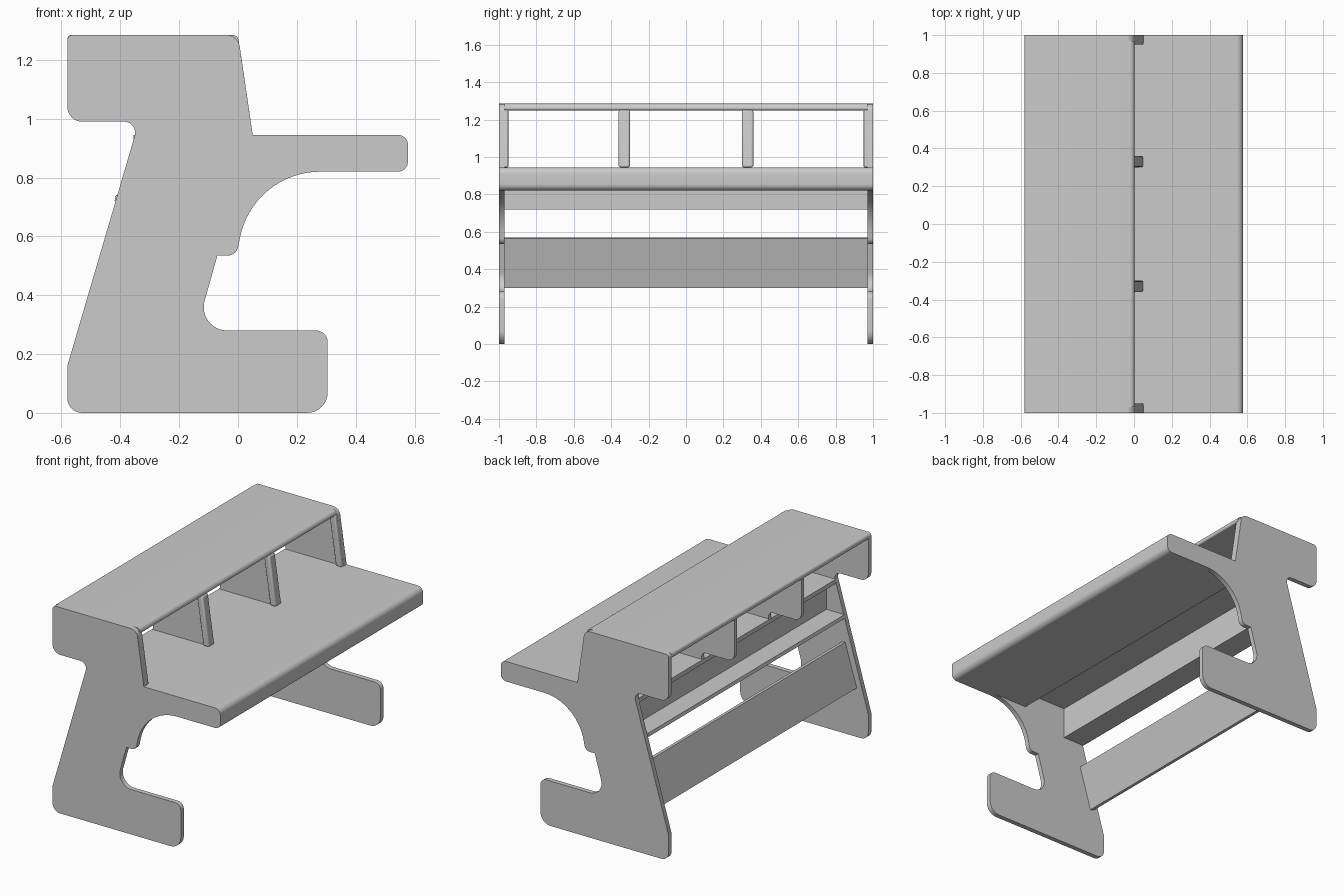
import bpy, bmesh
from mathutils import Vector

cube = bpy.data.objects.get("Cube")
if cube:
    bpy.data.objects.remove(cube, do_unlink=True)

grey = bpy.data.materials.new("plain_grey")
grey.use_nodes = True
grey.diffuse_color = (0.6, 0.6, 0.6, 1)
grey.node_tree.nodes["Principled BSDF"].inputs["Base Color"].default_value = (0.6, 0.6, 0.6, 1)


def rounded(corners, steps=8):
    """Outline from (x, z, tangent length) corners, each turned into a circular arc."""
    pts = []
    for i, (x, z, d) in enumerate(corners):
        c = Vector((x, z))
        if d == 0:
            pts.append(c)
            continue
        before = (Vector(corners[i - 1][:2]) - c).normalized()
        after = (Vector(corners[(i + 1) % len(corners)][:2]) - c).normalized()
        a, b = c + before * d, c + after * d
        w = ((1 - before.dot(after)) / 2) ** 0.5
        n = steps * 2 if d > 0.1 else steps
        for k in range(n + 1):
            t = k / n
            p, q, r = (1 - t) ** 2, 2 * w * t * (1 - t), t * t
            pts.append((a * p + c * q + b * r) / (p + q + r))
    return pts


def slab(name, corners, y0, y1, bevel=0):
    """Extrude an x-z outline along y."""
    bm = bmesh.new()
    face = bm.faces.new([bm.verts.new((p.x, y0, p.y)) for p in rounded(corners)])
    new = bmesh.ops.extrude_face_region(bm, geom=[face])["geom"]
    moved = [v for v in new if isinstance(v, bmesh.types.BMVert)]
    bmesh.ops.translate(bm, verts=moved, vec=(0, y1 - y0, 0))
    bmesh.ops.recalc_face_normals(bm, faces=bm.faces)
    mesh = bpy.data.meshes.new(name)
    bm.to_mesh(mesh)
    bm.free()
    mesh.materials.append(grey)
    obj = bpy.data.objects.new(name, mesh)
    bpy.context.collection.objects.link(obj)
    if bevel:
        mod = obj.modifiers.new("soft_edges", "BEVEL")
        mod.width, mod.segments = bevel, 3
    bpy.ops.object.select_all(action="DESELECT")
    obj.select_set(True)
    bpy.context.view_layer.objects.active = obj
    bpy.ops.object.shade_smooth_by_angle()
    return obj


OUT, IN = 1.0, 0.97

# Side panels
side = [(-0.58, 0, 0.05), (0.305, 0, 0.07), (0.305, 0.28, 0.04), (-0.142, 0.28, 0.105),
        (-0.07, 0.535, 0), (-0.005, 0.535, 0.03), (0.05, 0.82, 0.23),
        (0.578, 0.82, 0.035), (0.578, 0.945, 0.035), (0.05, 0.945, 0),
        (0, 1.285, 0.04), (-0.58, 1.285, 0.02), (-0.58, 0.99, 0.05),
        (-0.337, 0.99, 0.05), (-0.58, 0.16, 0)]
slab("front_side_panel", side, -OUT, -IN)
slab("back_side_panel", side, IN, OUT)

# Desktop with rounded front edge, and the shelf floor behind it
slab("desktop", [(0.03, 0.82, 0), (0.578, 0.82, 0.035), (0.578, 0.945, 0.035),
                 (0.03, 0.945, 0)], -IN, IN)
slab("shelf_floor", [(-0.355, 0.918, 0), (0.03, 0.918, 0), (0.03, 0.945, 0),
                     (-0.355, 0.945, 0)], -IN, IN)

# Top board
slab("top_board", [(-0.58, 1.25, 0.012), (0.005, 1.25, 0.012), (0, 1.285, 0.02),
                   (-0.58, 1.285, 0.015)], -IN, IN)

# Shelf dividers and the uprights trimming their front edges
divider = [(0.03, 0.945, 0), (-0.015, 1.25, 0), (-0.575, 1.25, 0), (-0.575, 0.99, 0.05),
           (-0.337, 0.99, 0.04), (-0.35, 0.945, 0)]
trim = [(0.01, 0.945, 0), (0.05, 0.945, 0), (0.005, 1.252, 0), (-0.035, 1.252, 0)]
for label, sign in (("front", -1), ("back", 1)):
    y = 0.33 * sign
    slab(label + "_divider", divider, y - 0.012, y + 0.012)
    slab(label + "_divider_trim", trim, y - 0.03, y + 0.03, 0.01)
    y0, y1 = sorted((0.95 * sign, 0.975 * sign))
    slab(label + "_side_trim", trim, y0, y1, 0.006)

# Cable tray under the shelf
slab("cable_tray", [(-0.42, 0.72, 0), (-0.27, 0.72, 0), (-0.27, 0.92, 0),
                    (-0.29, 0.92, 0), (-0.29, 0.74, 0), (-0.415, 0.74, 0)], -IN, IN)

# Leaning panel between the legs
slab("modesty_panel", [(-0.475, 0.3, 0), (-0.395, 0.565, 0), (-0.42, 0.57, 0),
                       (-0.5, 0.305, 0)], -IN, IN)
